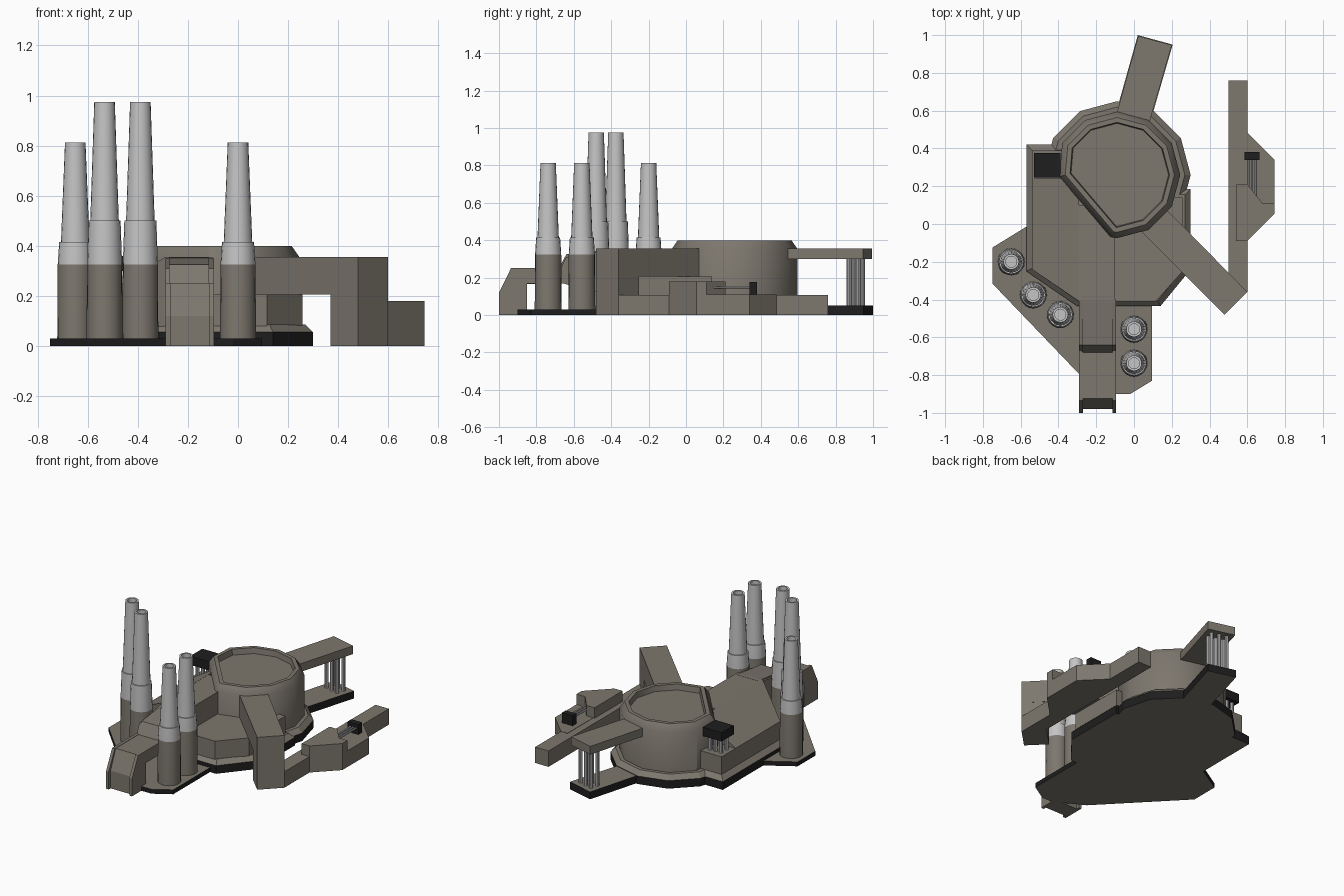
import bpy, bmesh, math
from mathutils import Vector

if "Cube" in bpy.data.objects:
    bpy.data.objects.remove(bpy.data.objects["Cube"])


def material(name, rgb):
    m = bpy.data.materials.new(name)
    m.diffuse_color = (*rgb, 1)
    m.use_nodes = True
    m.node_tree.nodes["Principled BSDF"].inputs["Base Color"].default_value = m.diffuse_color
    return m


BROWN = material("warm_grey_brown", (0.205, 0.185, 0.155))
DARK = material("near_black", (0.013, 0.013, 0.013))
GREY = material("light_grey", (0.56, 0.56, 0.56))


def finish(name, bm, mats, rule=None):
    bmesh.ops.recalc_face_normals(bm, faces=bm.faces)
    bm.normal_update()
    if rule:
        for f in bm.faces:
            f.material_index = rule(f)
    me = bpy.data.meshes.new(name)
    bm.to_mesh(me)
    bm.free()
    for m in mats:
        me.materials.append(m)
    ob = bpy.data.objects.new(name, me)
    bpy.context.collection.objects.link(ob)
    return ob


def smooth(ob, angle=35):
    bpy.ops.object.select_all(action='DESELECT')
    ob.select_set(True)
    bpy.context.view_layer.objects.active = ob
    bpy.ops.object.shade_smooth_by_angle(angle=math.radians(angle))


def inset(pts, d):
    """Move every edge of a counter-clockwise outline inwards by d."""
    out = []
    for i, p in enumerate(pts):
        p, a, b = Vector(p), Vector(pts[i - 1]), Vector(pts[(i + 1) % len(pts)])
        e1, e2 = (p - a).normalized(), (b - p).normalized()
        n1, n2 = Vector((-e1.y, e1.x)), Vector((-e2.y, e2.x))
        out.append(tuple(p + (n1 + n2) * d / (1 + n1.dot(n2))))
    return out


def loft(name, rings, mats=(BROWN,), rule=None):
    """Stack of matching 3D rings, capped at both ends."""
    bm = bmesh.new()
    vs = [[bm.verts.new(p) for p in r] for r in rings]
    n = len(rings[0])
    for lo, hi in zip(vs, vs[1:]):
        for i in range(n):
            j = (i + 1) % n
            bm.faces.new((lo[i], lo[j], hi[j], hi[i]))
    bm.faces.new(vs[0][::-1])
    bm.faces.new(vs[-1])
    return finish(name, bm, mats, rule)


def plan(name, pts, *levels, mats=(BROWN,), rule=None):
    """Plan outline raised through (z, inset) levels."""
    return loft(name, [[(x, y, z) for x, y in (inset(pts, d) if d else pts)]
                       for z, d in levels], mats, rule)


def profile(name, pts, x0, x1):
    """Side profile (y, z) extruded across x."""
    return loft(name, [[(x, y, z) for y, z in pts] for x in (x0, x1)])


def box(name, x0, x1, y0, y1, z0, z1, mat=BROWN):
    return plan(name, [(x0, y0), (x1, y0), (x1, y1), (x0, y1)],
                (z0, 0), (z1, 0), mats=(mat,))


def rod(name, a, b, r, sides=10):
    a, b = Vector(a), Vector(b)
    bm = bmesh.new()
    bmesh.ops.create_cone(bm, cap_ends=True, segments=sides, radius1=r, radius2=r,
                          depth=(b - a).length)
    rot = (b - a).to_track_quat('Z', 'Y').to_matrix()
    for v in bm.verts:
        v.co = rot @ v.co + (a + b) / 2
    smooth(finish(name, bm, (GREY,)))


def edge_rule(f):
    return 1 if abs(f.normal.z) < 0.3 else 0


# Foundations: dark edges, brown top and chamfer
TWO = (BROWN, DARK)
plan("body_base", [(-.57, .42), (-.57, -.25), (-.30, -.435), (.14, -.435), (.30, -.24),
                   (.30, .185), (0, .185), (-.2, .42)],
     (0, 0), (.055, 0), (.085, .03), mats=TWO, rule=edge_rule)
CX, CY = -.09, .26
ring = [(CX + .39 * math.cos(math.radians(a)), CY + .39 * math.sin(math.radians(a)))
        for a in range(0, 360, 30)]
plan("drum_base", ring, (0, 0), (.054, 0), (.084, .03), mats=TWO, rule=edge_rule)
plan("stack_pad", [(-.75, -.125), (-.75, -.315), (-.29, -.795), (-.10, -.90), (-.02, -.90),
                   (.095, -.83), (.095, -.3), (-.4, .09)],
     (0, 0), (.03, 0), mats=TWO, rule=edge_rule)
arm = [(.02, 1.0), (-.12, .50), (.06, .45), (.205, .95)]
plan("north_arm_base", arm, (0, 0), (.05, 0), mats=TWO, rule=edge_rule)

# Main body: terrace, sloped west roof, flat ridge
plan("terrace", [(-.54, .39), (-.54, -.24), (-.295, -.41), (.115, -.41), (.258, -.25),
                 (.258, .14), (0, .14), (-.2, .39)], (.05, 0), (.205, 0))
west = [(-.54, .24), (-.54, -.24), (-.29, -.41), (-.29, .24)]
loft("west_sloped_roof", [[(x, y, .1) for x, y in west],
                          [(x, y, .205 + (x + .54) * .6) for x, y in west]])
box("ridge_block", -.29, -.10, -.41, .1, .1, .354)

# Drum with one straight flank, bevelled rim and recessed top
drum = [(CX + .335 * math.cos(math.radians(a)), CY + .335 * math.sin(math.radians(a)))
        for a in range(-90, 151, 30)]
drum += [(-.395, .25), (-.125, -.068)]
smooth(plan("drum", drum, (.05, 0), (.355, 0), (.40, .03), (.40, .055), (.362, .06)))

# North arm: roof slab held on a cluster of columns
plan("north_arm_roof", inset(arm, .004), (.30, 0), (.356, 0))
u, v = Vector((.185, -.05)).normalized(), Vector((-.14, -.5)).normalized()
for row in range(2):
    for col in range(3):
        p = Vector((.02, 1.0)) + u * (.045 + .05 * col) + v * (.045 + .05 * row)
        rod("north_column", (p.x, p.y, .04), (p.x, p.y, .31), .013)

# South-east arm with its end leg
plan("east_arm", [(.0, .0), (.48, -.48), (.60, -.36), (.12, .13)], (.205, 0), (.355, 0))
plan("east_arm_leg", [(.37, -.37), (.48, -.48), (.60, -.36), (.49, -.25)], (0, 0), (.21, 0))

# Side dock: long strip, low platform, raised block, dark vent and feed pipes
box("dock_strip", .50, .60, -.36, .76, 0, .108)
plan("dock_platform", [(.55, -.09), (.60, -.09), (.745, .055), (.745, .34), (.60, .485),
                       (.55, .485)], (0, 0), (.11, 0))
plan("dock_block", [(.54, -.09), (.60, -.09), (.745, .055), (.745, .11), (.68, .11),
                    (.60, .21), (.54, .21)], (.1, 0), (.18, 0))
box("dock_vent", .585, .665, .34, .38, .105, .178, DARK)
for x in (.605, .625, .645):
    rod("dock_pipe", (x, .14, .148), (x, .35, .148), .006, 8)

# Rear-left vent box on short posts
box("vent_box", -.53, -.39, .245, .375, .30, .36, DARK)
for x in (-.50, -.46, -.42):
    for y in (.28, .34):
        rod("vent_post", (x, y, .2), (x, y, .31), .013)

# Front duct with side cheeks
profile("front_duct", [(-.38, .355), (-.64, .325), (-.68, .25), (-.925, .25), (-.98, .12),
                       (-.98, 0), (-.87, 0), (-.87, .165), (-.66, .17), (-.38, .1)],
        -.275, -.115)
for x in (-.29, -.115):
    profile("duct_cheek", [(-.40, .35), (-.64, .31), (-.67, .252), (-.935, .252), (-1, .12),
                           (-1, 0), (-.85, 0), (-.85, .17), (-.66, .17), (-.40, .1)],
            x, x + .02)

# Chimney stacks: brown foot, grey collar, tapered hollow pipe
for x, y, collar, top in ((-.65, -.20, .415, .812), (-.533, -.375, .50, .975),
                          (-.39, -.48, .50, .975), (0, -.557, .415, .812),
                          (0, -.737, .415, .812)):
    steps = [(.072, .02), (.070, .325), (.064, collar), (.057, collar), (.041, top),
             (.029, top), (.029, top - .15)]
    rings = [[(x + r * math.cos(math.tau * i / 20), y + r * math.sin(math.tau * i / 20), z)
              for i in range(20)] for r, z in steps]
    smooth(loft("stack", rings, (BROWN, GREY),
                lambda f: 1 if f.calc_center_median().z > .325 else 0))
